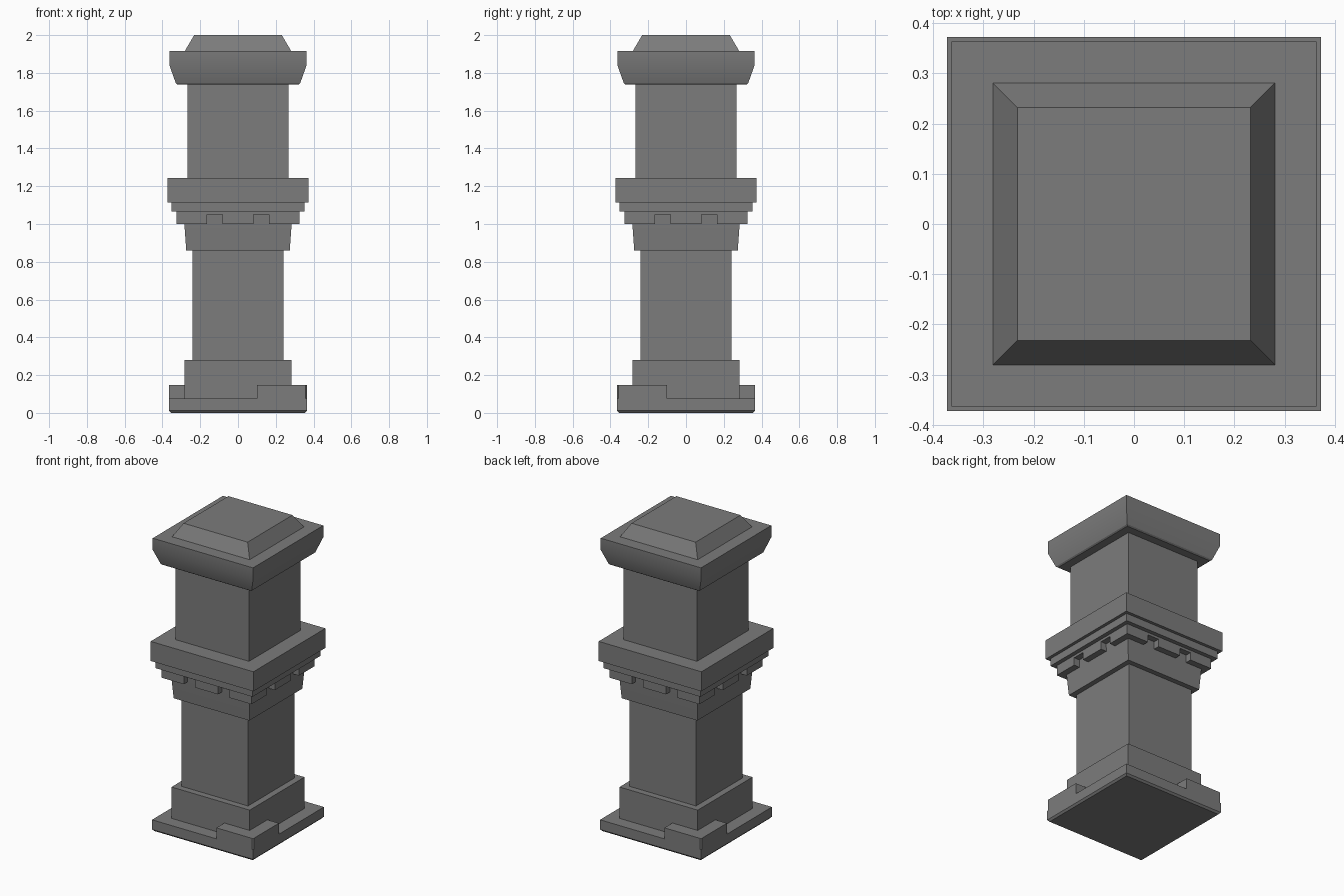
import bpy, bmesh
from math import pi, radians
from mathutils import Matrix, Vector

if "Cube" in bpy.data.objects:
    bpy.data.objects.remove(bpy.data.objects["Cube"])

stone = bpy.data.materials.new("grey_stone")
stone.use_nodes = True
GREY = (0.2, 0.2, 0.2, 1)
stone.diffuse_color = GREY
stone.node_tree.nodes["Principled BSDF"].inputs["Base Color"].default_value = GREY


def finish(name, bm):
    bmesh.ops.recalc_face_normals(bm, faces=bm.faces)
    mesh = bpy.data.meshes.new(name)
    bm.to_mesh(mesh)
    bm.free()
    obj = bpy.data.objects.new(name, mesh)
    bpy.context.collection.objects.link(obj)
    mesh.materials.append(stone)
    bpy.ops.object.select_all(action="DESELECT")
    obj.select_set(True)
    bpy.context.view_layer.objects.active = obj
    bpy.ops.object.shade_smooth_by_angle(angle=radians(30))
    return obj


def tier(name, profile):
    """Square tier lofted through (half width, height) pairs."""
    bm = bmesh.new()
    rings = [[bm.verts.new((sx * h, sy * h, z))
              for sx, sy in ((-1, -1), (1, -1), (1, 1), (-1, 1))]
             for h, z in profile]
    for a, b in zip(rings, rings[1:]):
        for i in range(4):
            j = (i + 1) % 4
            bm.faces.new((a[i], a[j], b[j], b[i]))
    bm.faces.new(rings[0][::-1])
    bm.faces.new(rings[-1])
    return finish(name, bm)


def add_box(bm, low, high, turn=0):
    low, high = Vector(low), Vector(high)
    matrix = (Matrix.Rotation(turn, 4, "Z") @ Matrix.Translation((low + high) / 2)
              @ Matrix.Diagonal((*(high - low), 1)))
    bmesh.ops.create_cube(bm, size=1, matrix=matrix)


# Foot
tier("base_slab", [(0.355, 0), (0.366, 0.012), (0.366, 0.075)])
tier("lower_plinth", [(0.283, 0.07), (0.283, 0.28)])

# Raised blocks on two opposite corners of the slab
bm = bmesh.new()
for turn in (0, pi):
    add_box(bm, (0.1, -0.366, 0.07), (0.366, -0.1, 0.147), turn)
corners = [e for e in bm.edges
           if all(abs(abs(v.co.x) - 0.366) < 1e-4 and abs(abs(v.co.y) - 0.366) < 1e-4
                  for v in e.verts)]
bmesh.ops.bevel(bm, geom=corners, offset=0.008, segments=1, affect="EDGES")
finish("corner_blocks", bm)

# Lower shaft and flared capital
tier("lower_shaft", [(0.241, 0.27), (0.241, 0.87)])
tier("capital", [(0.274, 0.86), (0.284, 1.0), (0.285, 1.06)])

# Dentil band with teeth below it
tier("dentil_band", [(0.325, 1.05), (0.325, 1.068)])
bm = bmesh.new()
for i in range(4):
    turn = i * pi / 2
    add_box(bm, (-0.083, -0.325, 1.0), (0.083, -0.27, 1.05), turn)
    add_box(bm, (0.165, -0.325, 1.0), (0.325, -0.165, 1.05), turn)
finish("dentils", bm)

# Mouldings at mid height
tier("moulding", [(0.352, 1.066), (0.352, 1.116)])
tier("middle_belt", [(0.372, 1.115), (0.372, 1.243)])

# Upper shaft and cap
tier("upper_shaft", [(0.267, 1.23), (0.267, 1.75)])
tier("cap", [(0.32, 1.738), (0.329, 1.745), (0.363, 1.84), (0.363, 1.917)])
tier("cap_top", [(0.282, 1.915), (0.232, 2.0)])
